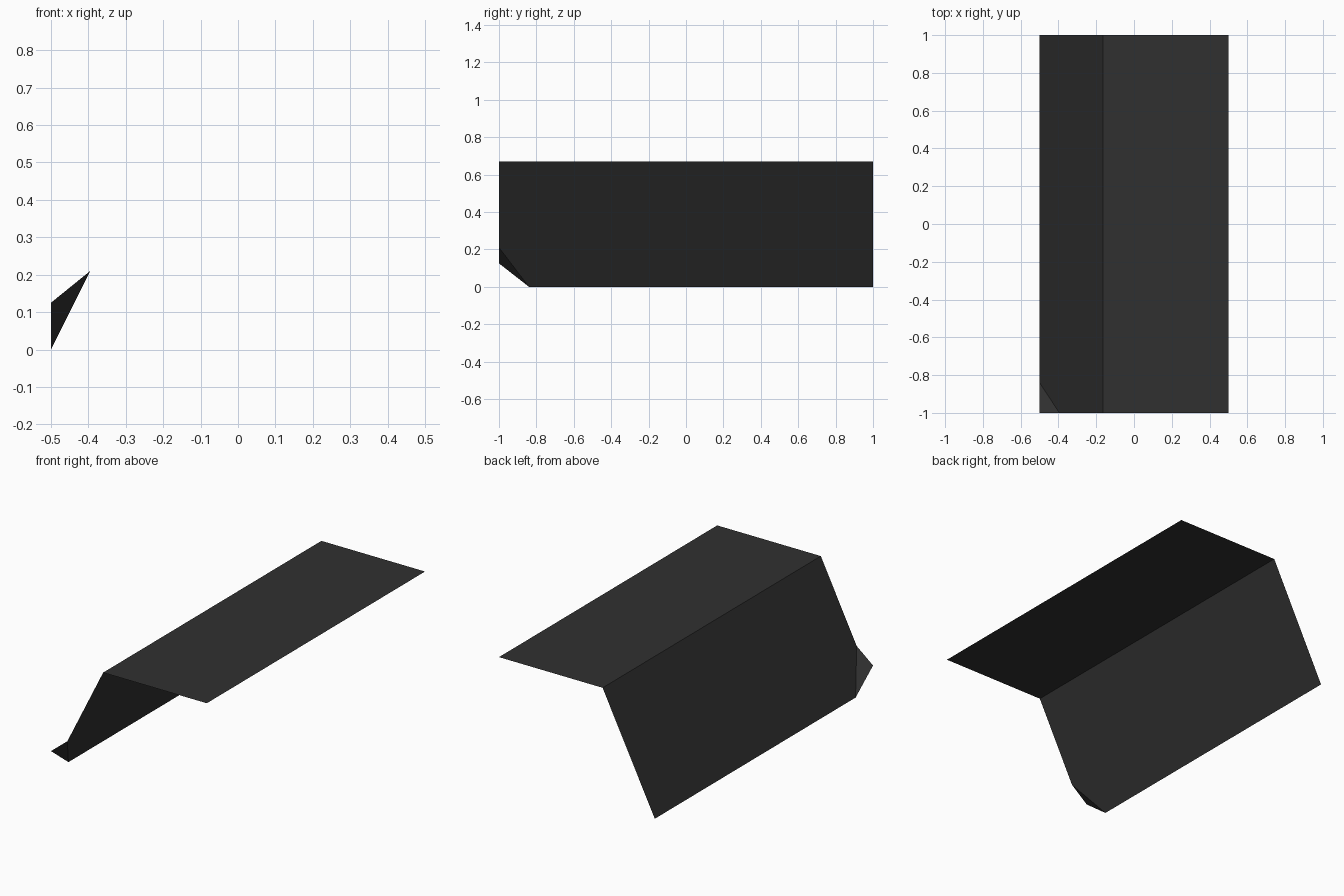
import bpy
import bmesh

cube = bpy.data.objects.get("Cube")
if cube:
    bpy.data.objects.remove(cube, do_unlink=True)

# Single dark grey finish
COLOR = (0.03, 0.03, 0.03, 1.0)
dark_grey = bpy.data.materials.new("dark_grey")
dark_grey.use_nodes = True
dark_grey.diffuse_color = COLOR
bsdf = dark_grey.node_tree.nodes["Principled BSDF"]
bsdf.inputs["Base Color"].default_value = COLOR
bsdf.inputs["Roughness"].default_value = 0.8

# Main dimensions
SIDE, RIDGE, FRONT, BACK, TOP = 0.5, -0.165, -1.0, 1.0, 0.67

bm = bmesh.new()
ridge_front = bm.verts.new((RIDGE, FRONT, TOP))
ridge_back = bm.verts.new((RIDGE, BACK, TOP))
edge_front = bm.verts.new((SIDE, FRONT, TOP))
edge_back = bm.verts.new((SIDE, BACK, TOP))
foot_back = bm.verts.new((-SIDE, BACK, 0))
fold_low = bm.verts.new((-SIDE, -0.84, 0))
fold_high = bm.verts.new((-0.395, FRONT, 0.21))
corner_tip = bm.verts.new((-SIDE, FRONT, 0.125))

# Flat top, sloping side and the bent corner
bm.faces.new((ridge_front, edge_front, edge_back, ridge_back))
bm.faces.new((ridge_front, ridge_back, foot_back, fold_low, fold_high))
bm.faces.new((fold_high, fold_low, corner_tip))

mesh = bpy.data.meshes.new("bent_panel")
bm.to_mesh(mesh)
bm.free()
mesh.materials.append(dark_grey)
panel = bpy.data.objects.new("bent_panel", mesh)
bpy.context.collection.objects.link(panel)
